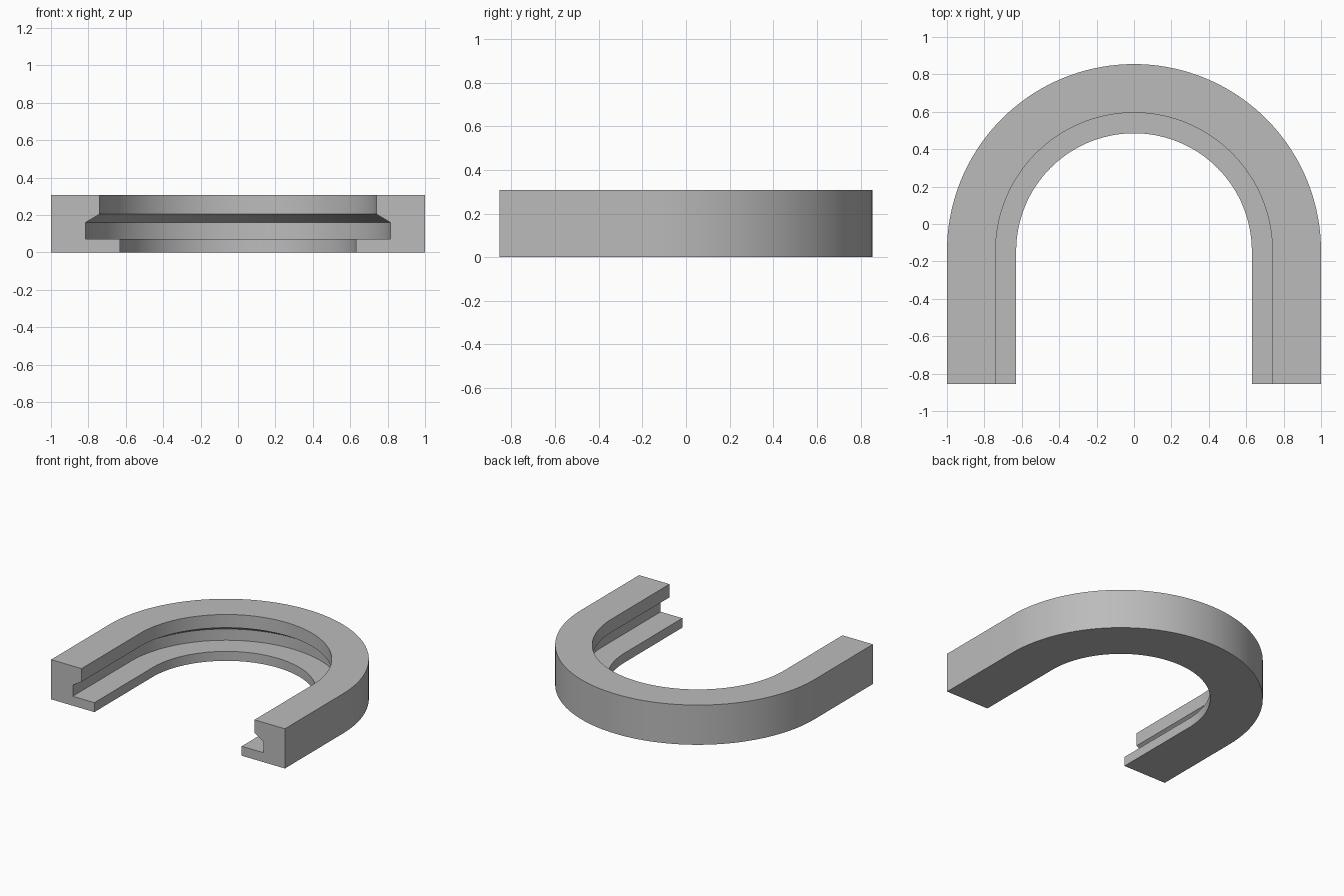
import bpy, bmesh, math

cube = bpy.data.objects.get("Cube")
if cube:
    bpy.data.objects.remove(cube, do_unlink=True)

ARC_Y = -0.145    # centre of the rounded end
FRONT_Y = -0.855  # open ends of the two arms
SEGMENTS = 72

# Cross-section as (distance from centre line, height)
profile = [(1, 0), (1, 0.307), (0.74, 0.307), (0.74, 0.205),
           (0.815, 0.16), (0.815, 0.073), (0.63, 0.073), (0.63, 0)]

grey = bpy.data.materials.new("plain grey")
grey.use_nodes = True
colour = (0.5, 0.5, 0.5, 1)
grey.diffuse_color = colour
grey.node_tree.nodes["Principled BSDF"].inputs["Base Color"].default_value = colour

# Stations along the path: right arm end, half circle, left arm end
stations = [(0, FRONT_Y)]
stations += [(math.pi * i / SEGMENTS, ARC_Y) for i in range(SEGMENTS + 1)]
stations += [(math.pi, FRONT_Y)]

# Sweep the cross-section along the path and cap both ends
bm = bmesh.new()
rings = [[bm.verts.new((r * math.cos(a), y + r * math.sin(a), z)) for r, z in profile]
         for a, y in stations]
n = len(profile)
for ring, following in zip(rings, rings[1:]):
    for i in range(n):
        j = (i + 1) % n
        bm.faces.new((ring[i], ring[j], following[j], following[i]))
bm.faces.new(rings[0])
bm.faces.new(rings[-1])
bmesh.ops.recalc_face_normals(bm, faces=bm.faces)

mesh = bpy.data.meshes.new("grooved_u_channel")
bm.to_mesh(mesh)
bm.free()
mesh.materials.append(grey)
channel = bpy.data.objects.new("grooved_u_channel", mesh)
bpy.context.collection.objects.link(channel)

# Smooth curved walls, sharp edges
bpy.ops.object.select_all(action="DESELECT")
channel.select_set(True)
bpy.context.view_layer.objects.active = channel
bpy.ops.object.shade_smooth_by_angle(angle=math.radians(25))
